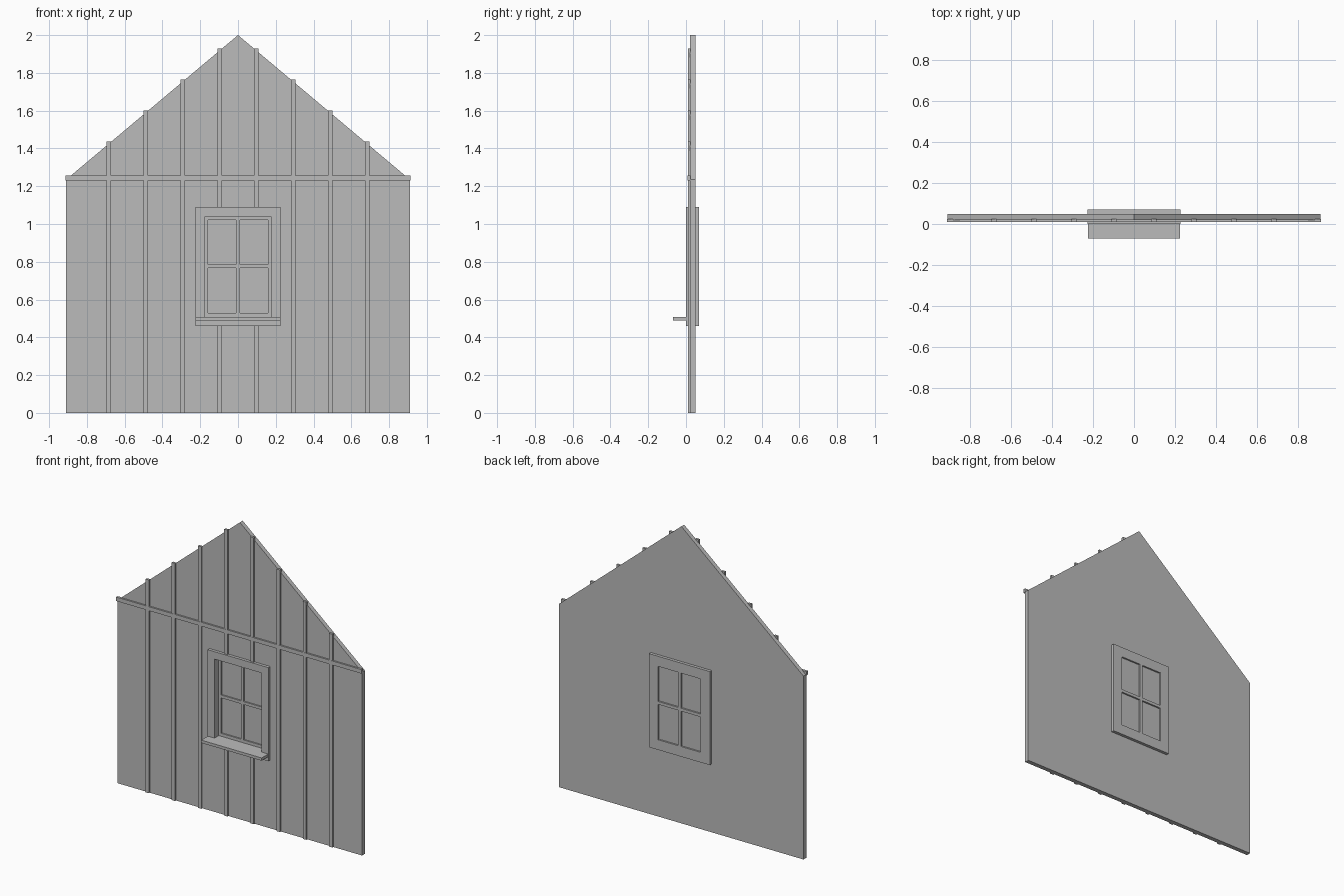
import bpy
import bmesh
from mathutils import Matrix

if "Cube" in bpy.data.objects:
    bpy.data.objects.remove(bpy.data.objects["Cube"])

grey = bpy.data.materials.new("plain grey")
grey.diffuse_color = (0.5, 0.5, 0.5, 1)
grey.use_nodes = True
grey.node_tree.nodes["Principled BSDF"].inputs["Base Color"].default_value = grey.diffuse_color


def panel(name, loops, y0, y1):
    """Flat plate in the XZ plane; the first loop is the outline, the rest are holes."""
    cu = bpy.data.curves.new(name + "_profile", 'CURVE')
    cu.dimensions = '2D'
    cu.fill_mode = 'BOTH'
    cu.extrude = (y1 - y0) / 2
    for pts in loops:
        s = cu.splines.new('POLY')
        s.points.add(len(pts) - 1)
        for p, (x, z) in zip(s.points, pts):
            p.co = (x, z, 0, 1)
        s.use_cyclic_u = True
    tmp = bpy.data.objects.new(name + "_tmp", cu)
    bpy.context.collection.objects.link(tmp)
    bpy.context.view_layer.update()
    me = bpy.data.meshes.new_from_object(
        tmp.evaluated_get(bpy.context.evaluated_depsgraph_get()))
    bpy.data.objects.remove(tmp)
    me.transform(Matrix.Translation((0, (y0 + y1) / 2, 0)) @ Matrix.Rotation(1.5707963268, 4, 'X'))
    bm = bmesh.new()
    bm.from_mesh(me)
    bmesh.ops.remove_doubles(bm, verts=bm.verts, dist=1e-5)
    bmesh.ops.recalc_face_normals(bm, faces=bm.faces)
    for f in bm.faces:
        f.smooth = False
        f.material_index = 0
    bm.to_mesh(me)
    bm.free()
    me.name = name
    me.materials.clear()
    me.materials.append(grey)
    ob = bpy.data.objects.new(name, me)
    bpy.context.collection.objects.link(ob)
    return ob


def rect(x0, x1, z0, z1):
    return [(x0, z0), (x1, z0), (x1, z1), (x0, z1)]


# Gable wall with window opening
EAVE, SLOPE, HALF = 1.235, 0.84, 0.91
opening = rect(-0.175, 0.175, 0.508, 1.04)
panel("gable_wall", [[(-HALF, 0), (HALF, 0), (HALF, EAVE), (0, 2), (-HALF, EAVE)],
                     rect(-0.2, 0.2, 0.485, 1.065)], 0.02, 0.05)

# Horizontal eave band
BAND0, BAND1 = 1.23, 1.257
panel("eave_band", [rect(-0.914, 0.914, BAND0, BAND1)], 0.009, 0.025)

# Vertical battens, split by the band and the window
for i, x in enumerate((0.097, 0.293, 0.489, 0.684)):
    for side, s in (("left", -1), ("right", 1)):
        a, b = s * x - 0.0125, s * x + 0.0125
        top = 2 - SLOPE * (x - 0.0125)
        spans = [(BAND1, top)]
        spans += [(0, 0.46), (1.09, BAND0)] if i == 0 else [(0, BAND0)]
        for j, (z0, z1) in enumerate(spans):
            panel(f"batten_{side}_{i}_{j}", [rect(a, b, z0, z1)], 0.01, 0.025)

# Window: casing, sash with glazing bars, glass and sill
panel("window_frame", [rect(-0.226, 0.226, 0.46, 1.09), opening], 0.0, 0.07)
panes = [rect(x0, x1, z0, z1)
         for x0, x1 in ((-0.158, -0.01), (0.01, 0.158))
         for z0, z1 in ((0.528, 0.766), (0.786, 1.022))]
panel("window_sash", [opening] + panes, 0.045, 0.07)
panel("window_glass", [rect(-0.165, 0.165, 0.52, 1.03)], 0.054, 0.059)
panel("window_sill", [rect(-0.225, 0.225, 0.489, 0.508)], -0.07, 0.002)
